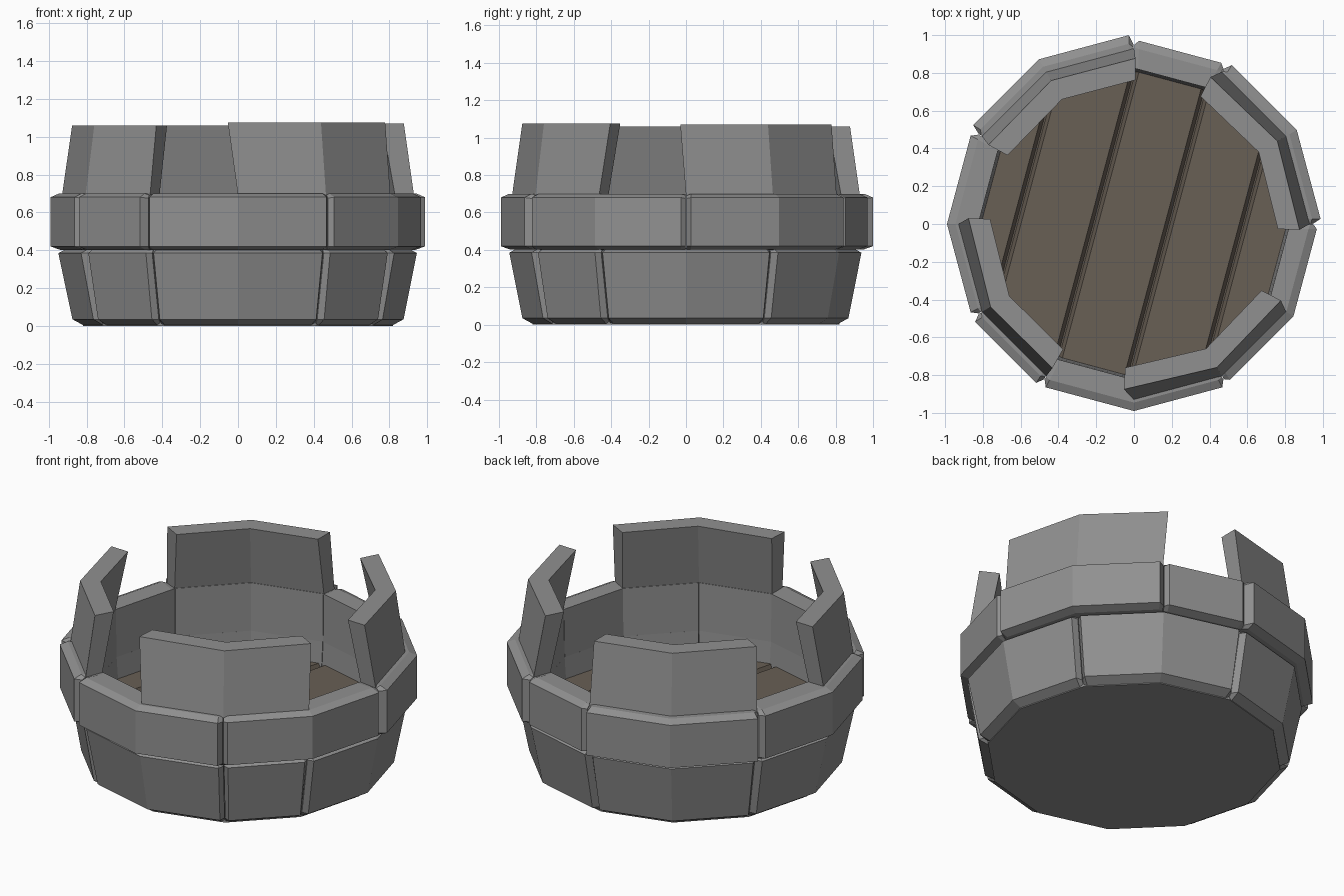
import bpy, bmesh, math
from mathutils import Vector

if "Cube" in bpy.data.objects:
    bpy.data.objects.remove(bpy.data.objects["Cube"])


def material(name, rgb):
    m = bpy.data.materials.new(name)
    m.diffuse_color = (*rgb, 1)
    m.use_nodes = True
    m.node_tree.nodes["Principled BSDF"].inputs["Base Color"].default_value = m.diffuse_color
    return m


STONE = material("grey_stone", (0.28, 0.28, 0.28))
WOOD = material("brown_wood", (0.14, 0.115, 0.09))


def finish(bm, name, mat):
    bmesh.ops.recalc_face_normals(bm, faces=bm.faces)
    me = bpy.data.meshes.new(name)
    bm.to_mesh(me)
    bm.free()
    me.materials.append(mat)
    ob = bpy.data.objects.new(name, me)
    bpy.context.collection.objects.link(ob)
    return ob


def point(r, deg, z):
    # Radius follows the straight sides of a 12-sided ring
    r *= math.cos(math.radians(15)) / math.cos(math.radians(deg % 30 - 15))
    a = math.radians(deg)
    return Vector((r * math.cos(a), r * math.sin(a), z))


def loft(name, sections, mat):
    bm = bmesh.new()
    rows = [[bm.verts.new(p) for p in s] for s in sections]
    n = len(rows[0])
    for a, b in zip(rows, rows[1:]):
        for i in range(n):
            bm.faces.new((a[i], a[(i + 1) % n], b[(i + 1) % n], b[i]))
    bm.faces.new(rows[0])
    bm.faces.new(rows[-1])
    return finish(bm, name, mat)


def stone_block(name, a0, a1, profile, inset, scale):
    # Chamfered ends use the inset profile, the body uses the full one
    full = [(r * scale if r > 0.9 else r, z) for r, z in profile]
    stations = [(a0 + 0.1, inset), (a0 + 1.6, full)]
    stations += [(a, full) for a in range(a0 + 30, a1, 30)]
    stations += [(a1 - 1.6, full), (a1 - 0.1, inset)]
    loft(name, [[point(r, a, z) for r, z in p] for a, p in stations], STONE)


# Lower course of flared stones
low = [(0.82, 0.005), (0.875, 0.035), (0.945, 0.385), (0.90, 0.41), (0.82, 0.41), (0.79, 0.005)]
low_in = [(0.81, 0.006), (0.835, 0.035), (0.905, 0.385), (0.89, 0.405), (0.82, 0.41), (0.79, 0.005)]
for i, (a, b, s) in enumerate([(30, 90, 1), (90, 150, 1), (150, 210, 1.005), (210, 240, 0.99),
                               (240, 300, 1), (300, 330, 0.99), (330, 390, 1)]):
    stone_block(f"lower_stone_{i}", a, b, low, low_in, s)

# Middle course of wider stones
mid = [(0.88, 0.40), (0.945, 0.402), (0.995, 0.42), (0.995, 0.68), (0.95, 0.70), (0.825, 0.70), (0.82, 0.40)]
mid_in = [(0.88, 0.40), (0.93, 0.402), (0.95, 0.42), (0.95, 0.675), (0.935, 0.69), (0.825, 0.70), (0.82, 0.40)]
for i, (a, b, s) in enumerate([(0, 60, 1), (60, 90, 0.982), (90, 150, 1.012), (150, 210, 0.995),
                               (210, 240, 1.0), (240, 300, 0.995), (300, 360, 0.98)]):
    stone_block(f"middle_stone_{i}", a, b, mid, mid_in, s)

# Merlons leaning inwards, a little wider in angle at the top
for i, (a, top, d0, d1) in enumerate([(0, 1.07, 2, 2.5), (90, 1.06, 0.5, 1.5),
                                      (180, 1.06, 2, 0.5), (270, 1.075, 3.5, 2.5)]):
    secs = []
    for ang, d in ((a, -d0), (a + 30, 0), (a + 60, d1)):
        t = math.radians(ang + d)
        upper = [Vector((r * math.cos(t), r * math.sin(t), top)) for r in (0.877, 0.762)]
        secs.append([point(0.83, ang, 0.69), point(0.93, ang, 0.69), *upper])
    loft(f"merlon_{i}", secs, STONE)


def drum(r, z0, z1):
    bm = bmesh.new()
    rings = [[bm.verts.new(point(r, 30 * k, z)) for k in range(12)] for z in (z0, z1)]
    for k in range(12):
        j = (k + 1) % 12
        bm.faces.new((rings[0][k], rings[0][j], rings[1][j], rings[1][k]))
    bm.faces.new(rings[0])
    bm.faces.new(rings[1])
    return bm


# Stone underside and the bed beneath the planks
finish(drum(0.82, 0.0, 0.18), "stone_base", STONE)
finish(drum(0.825, 0.18, 0.235), "plank_bed", WOOD)

# Floor planks cut from a 12-sided disc, with sloping edges
axis = Vector((math.cos(math.radians(-15)), math.sin(math.radians(-15)), 0))
edges = [-1.2, -0.60, -0.205, 0.18, 0.56, 1.2]
for i, (e0, e1) in enumerate(zip(edges, edges[1:])):
    bm = drum(0.825, 0.23, 0.28)
    for e, s in ((e0 + 0.022, -1), (e1 - 0.022, 1)):
        cut = bmesh.ops.bisect_plane(bm, geom=bm.verts[:] + bm.edges[:] + bm.faces[:], dist=1e-5,
                                     plane_co=axis * e + Vector((0, 0, 0.28)),
                                     plane_no=axis * s + Vector((0, 0, 0.4)), clear_outer=True)
        rim = [g for g in cut["geom_cut"] if isinstance(g, bmesh.types.BMEdge)]
        if rim:
            bmesh.ops.edgeloop_fill(bm, edges=rim)
    finish(bm, f"floor_plank_{i}", WOOD)
